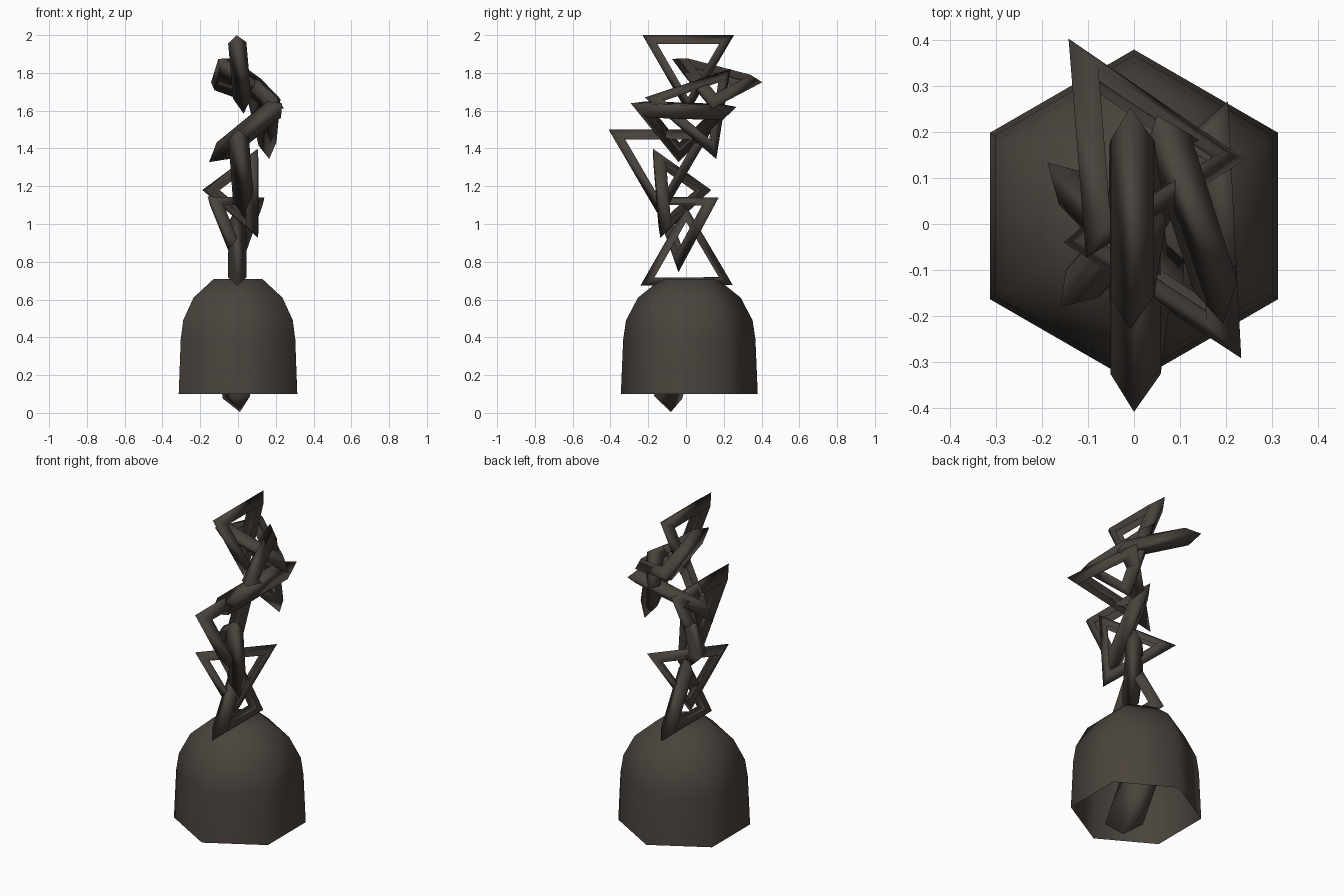
import bpy, math
from mathutils import Vector

if "Cube" in bpy.data.objects:
    bpy.data.objects.remove(bpy.data.objects["Cube"])

iron = bpy.data.materials.new("dark_iron")
iron.diffuse_color = (0.068, 0.056, 0.046, 1)
iron.use_nodes = True
iron.node_tree.nodes["Principled BSDF"].inputs["Base Color"].default_value = iron.diffuse_color


def make(name, verts, faces):
    me = bpy.data.meshes.new(name)
    me.from_pydata(verts, [], faces)
    me.materials.append(iron)
    me.update()
    ob = bpy.data.objects.new(name, me)
    bpy.context.collection.objects.link(ob)
    for p in me.polygons:
        p.use_smooth = True
    return ob


def link(name, tips):
    """Three-cornered ring with a three-sided tube, given its outer tips."""
    tips = [Vector(t) for t in tips]
    c = sum(tips, Vector()) / 3
    n = (tips[1] - tips[0]).cross(tips[2] - tips[0]).normalized()
    size = sum((t - c).length for t in tips) / 3
    R, r = size * 0.8, size * 0.2
    verts, faces = [], []
    for t in tips:
        u = (t - c).normalized()
        for k in range(3):
            a = k * math.tau / 3
            verts.append(c + u * (R + r * math.cos(a)) + n * r * math.sin(a))
    for i in range(3):
        for k in range(3):
            j, m = (i + 1) % 3, (k + 1) % 3
            faces.append((i * 3 + k, j * 3 + k, j * 3 + m, i * 3 + m))
    return make(name, verts, faces)


# Chain links from the bell upward
links = [
    [(-.005, -.24, .675), (-.005, .25, .675), (0, 0, 1.095)],
    [(.145, .18, 1.145), (-.155, -.175, 1.14), (0, -.04, .745)],
    [(-.19, .135, 1.18), (.105, -.175, 1.40), (.105, -.135, .93)],
    [(0, -.41, 1.5), (0, .14, 1.5), (.035, -.135, 1.03)],
    [(.235, -.295, 1.64), (-.15, -.04, 1.33), (.205, .268, 1.62)],
    [(.165, .16, 1.345), (.195, -.22, 1.67), (.05, .235, 1.82)],
    [(-.145, .408, 1.75), (-.105, -.075, 1.875), (.237, .14, 1.615)],
    [(-.008, -.23, 2.0), (-.008, .255, 2.0), (.03, .01, 1.585)],
]
for i, tips in enumerate(links):
    link(f"chain_link_{i + 1}", tips)

# Six-sided bell shell, open at the bottom
profile = [(.3625, .10), (.35, .39), (.335, .49), (.272, .61), (.15, .708)]
verts, faces = [], []
for rad, z in profile:
    for k in range(6):
        a = math.radians(90 + 60 * k)
        verts.append((rad * math.cos(a), .0175 + rad * math.sin(a), z))
for i in range(len(profile) - 1):
    for k in range(6):
        m = (k + 1) % 6
        faces.append((i * 6 + k, i * 6 + m, i * 6 + 6 + m, i * 6 + 6 + k))
top = (len(profile) - 1) * 6
faces.append(tuple(range(top, top + 6)))
make("bell", verts, faces)

# Tilted clapper bar hanging inside
low = [Vector(p) for p in [(.01, -.08, .005), (-.08, -.02, .075),
                           (-.03, -.15, .08), (.065, -.17, .09)]]
rise = Vector((-.06, .10, .34))
make("clapper", low + [p + rise for p in low],
     [(0, 1, 2, 3), (7, 6, 5, 4)] +
     [(k, (k + 1) % 4 + 0, (k + 1) % 4 + 4, k + 4)[::-1] for k in range(4)])

# Consistent outward normals
import bmesh
for ob in bpy.context.collection.objects:
    bm = bmesh.new()
    bm.from_mesh(ob.data)
    bmesh.ops.recalc_face_normals(bm, faces=bm.faces)
    bm.to_mesh(ob.data)
    bm.free()
